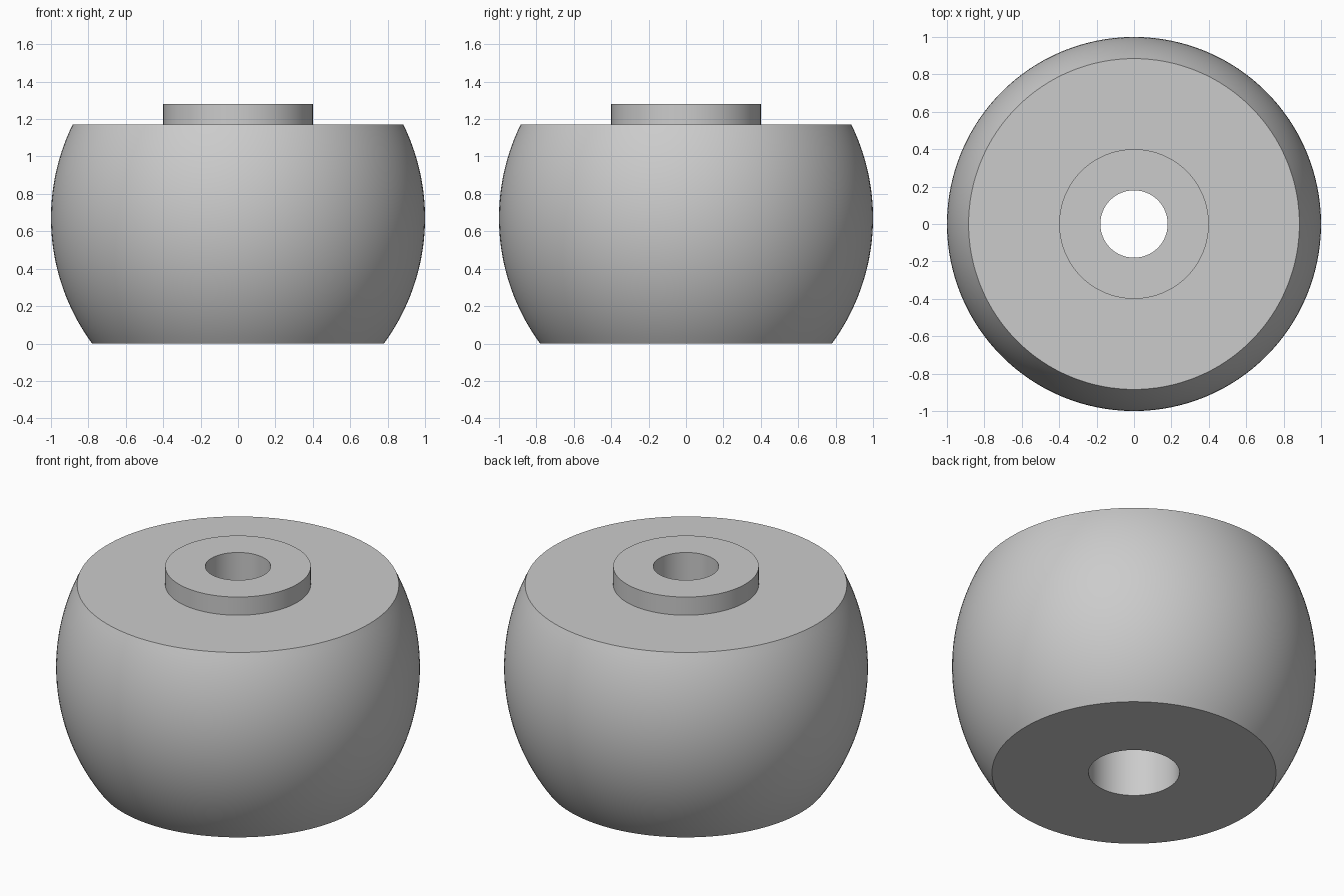
import bpy
import bmesh
import math

cube = bpy.data.objects.get("Cube")
if cube:
    bpy.data.objects.remove(cube, do_unlink=True)

SEGMENTS = 128
ARC_STEPS = 32
BODY_TOP, HUB_TOP = 1.17, 1.28
HUB_R, BORE_R, SOCKET_R = 0.40, 0.18, 0.25
SOCKET_TOP = 0.64              # step between wide lower bore and narrow upper bore
CURVE_R, CURVE_Z = 1.135, 0.671  # crowned outer surface


def crown_radius(z):
    return 1 - CURVE_R + math.sqrt(CURVE_R ** 2 - (z - CURVE_Z) ** 2)


def lathe(name, profile, material):
    """Revolve a closed (radius, height) profile about the z axis."""
    bm = bmesh.new()
    verts = [bm.verts.new((r, 0, z)) for r, z in profile]
    edges = [bm.edges.new((verts[i - 1], verts[i])) for i in range(len(verts))]
    bmesh.ops.spin(bm, geom=verts + edges, cent=(0, 0, 0), axis=(0, 0, 1),
                   angle=math.tau, steps=SEGMENTS, use_merge=True)
    bmesh.ops.remove_doubles(bm, verts=bm.verts, dist=1e-5)
    bmesh.ops.recalc_face_normals(bm, faces=bm.faces)
    mesh = bpy.data.meshes.new(name)
    bm.to_mesh(mesh)
    bm.free()
    mesh.materials.append(material)
    obj = bpy.data.objects.new(name, mesh)
    bpy.context.collection.objects.link(obj)
    bpy.ops.object.select_all(action="DESELECT")
    obj.select_set(True)
    bpy.context.view_layer.objects.active = obj
    bpy.ops.object.shade_smooth_by_angle(angle=math.radians(30))
    return obj


# Single plain grey
grey = bpy.data.materials.new("light grey")
grey.use_nodes = True
colour = (0.6, 0.6, 0.6, 1)
grey.diffuse_color = colour
grey.node_tree.nodes["Principled BSDF"].inputs["Base Color"].default_value = colour

# Crowned side from bottom to top, then hub, then stepped bore back down
heights = [BODY_TOP * i / ARC_STEPS for i in range(ARC_STEPS + 1)]
profile = [(crown_radius(z), z) for z in heights]
profile += [(HUB_R, BODY_TOP), (HUB_R, HUB_TOP), (BORE_R, HUB_TOP),
            (BORE_R, SOCKET_TOP), (SOCKET_R, SOCKET_TOP), (SOCKET_R, 0)]
lathe("crowned_roller", profile, grey)
